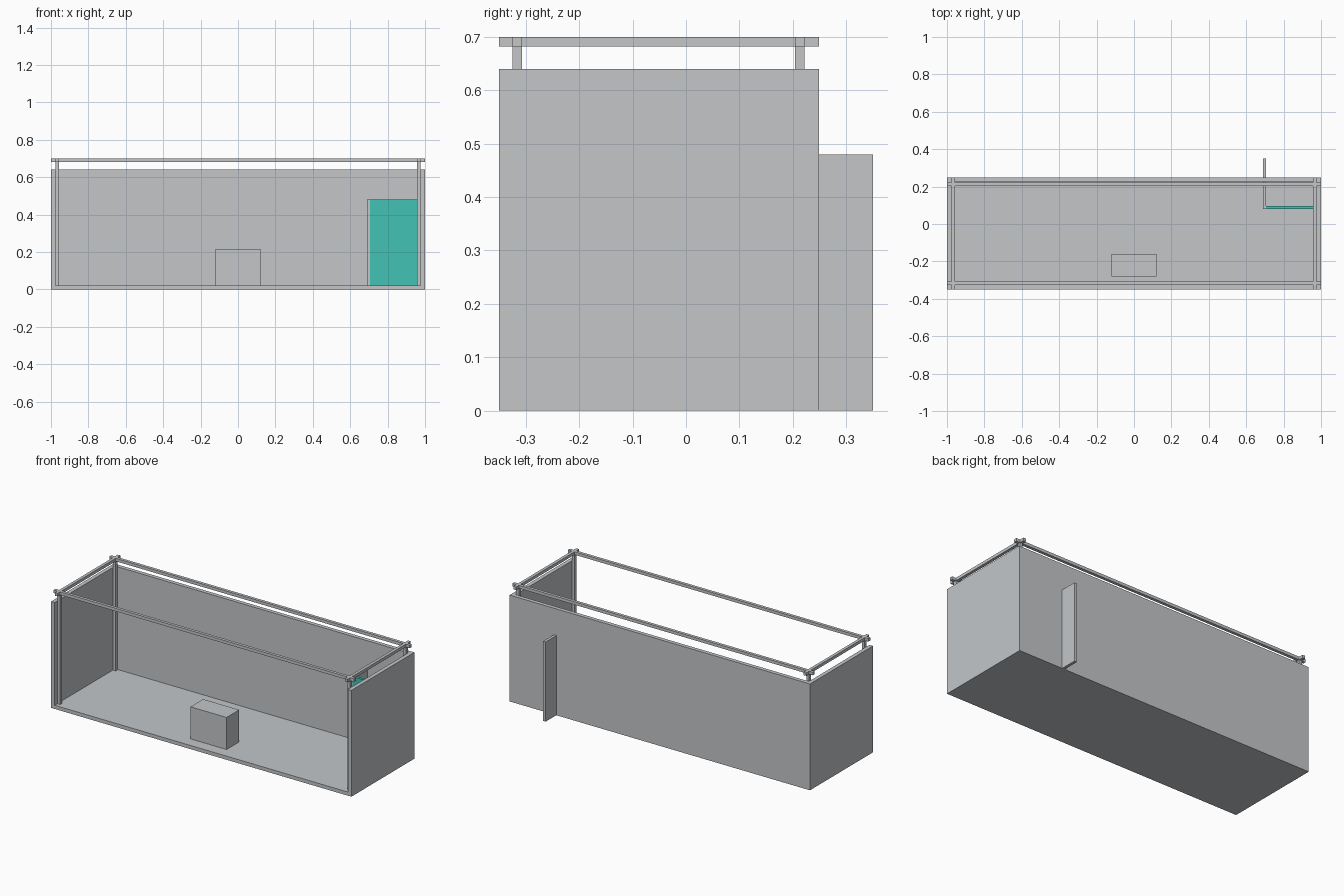
import bpy

if "Cube" in bpy.data.objects:
    bpy.data.objects.remove(bpy.data.objects["Cube"])


def material(name, rgb):
    m = bpy.data.materials.new(name)
    m.diffuse_color = (*rgb, 1.0)
    m.use_nodes = True
    m.node_tree.nodes["Principled BSDF"].inputs["Base Color"].default_value = m.diffuse_color
    return m


GREY = material("light_grey", (0.546, 0.565, 0.584))
TEAL = material("teal", (0.054, 0.539, 0.456))


def box(name, x, y, z, mat=GREY):
    """Axis-aligned box from (min, max) ranges."""
    lo, hi = zip(x, y, z)
    bpy.ops.mesh.primitive_cube_add(size=1)
    ob = bpy.context.object
    ob.name = name
    ob.location = [(a + b) / 2 for a, b in zip(lo, hi)]
    ob.scale = [b - a for a, b in zip(lo, hi)]
    bpy.ops.object.transform_apply(location=True, rotation=False, scale=True)
    ob.data.materials.append(mat)
    return ob


FRONT, BACK = -0.35, 0.249      # booth depth
WALL_TOP, TOP = 0.64, 0.70
T = 0.024                       # wall thickness
BAR = 0.018                     # truss bar width
POST_X = 0.966
POST_Y = {"front": -0.316, "back": 0.213}


def span(c):
    return (c - BAR / 2, c + BAR / 2)


# Floor and walls
box("floor", (-1, 1), (FRONT, BACK), (0, 0.022))
box("back_wall", (-1, 1), (BACK - T, BACK), (0, WALL_TOP))
for side, s in (("left", -1), ("right", 1)):
    xs = sorted((s, s * (1 - T)))
    box(side + "_wall", xs, (FRONT, BACK), (0, WALL_TOP))

    # Corner posts and side rails of the overhead frame
    for end, y in POST_Y.items():
        box(f"{end}_{side}_post", span(s * POST_X), span(y), (0.022, TOP - BAR / 2))
    box(side + "_rail", span(s * POST_X), (FRONT, BACK), (TOP - BAR, TOP))

# Long rails
for end, y in POST_Y.items():
    box(end + "_rail", (-1, 1), span(y), (TOP - BAR, TOP))

# Storage corner: partition running through the back wall, teal front panel
box("storage_partition", (0.689, 0.706), (0.081, 0.35), (0, 0.48))
box("storage_front_panel", (0.706, 1 - T), (0.081, 0.097), (0, 0.48), TEAL)

# Reception counter
box("counter", (-0.12, 0.12), (-0.28, -0.16), (0.022, 0.215))
